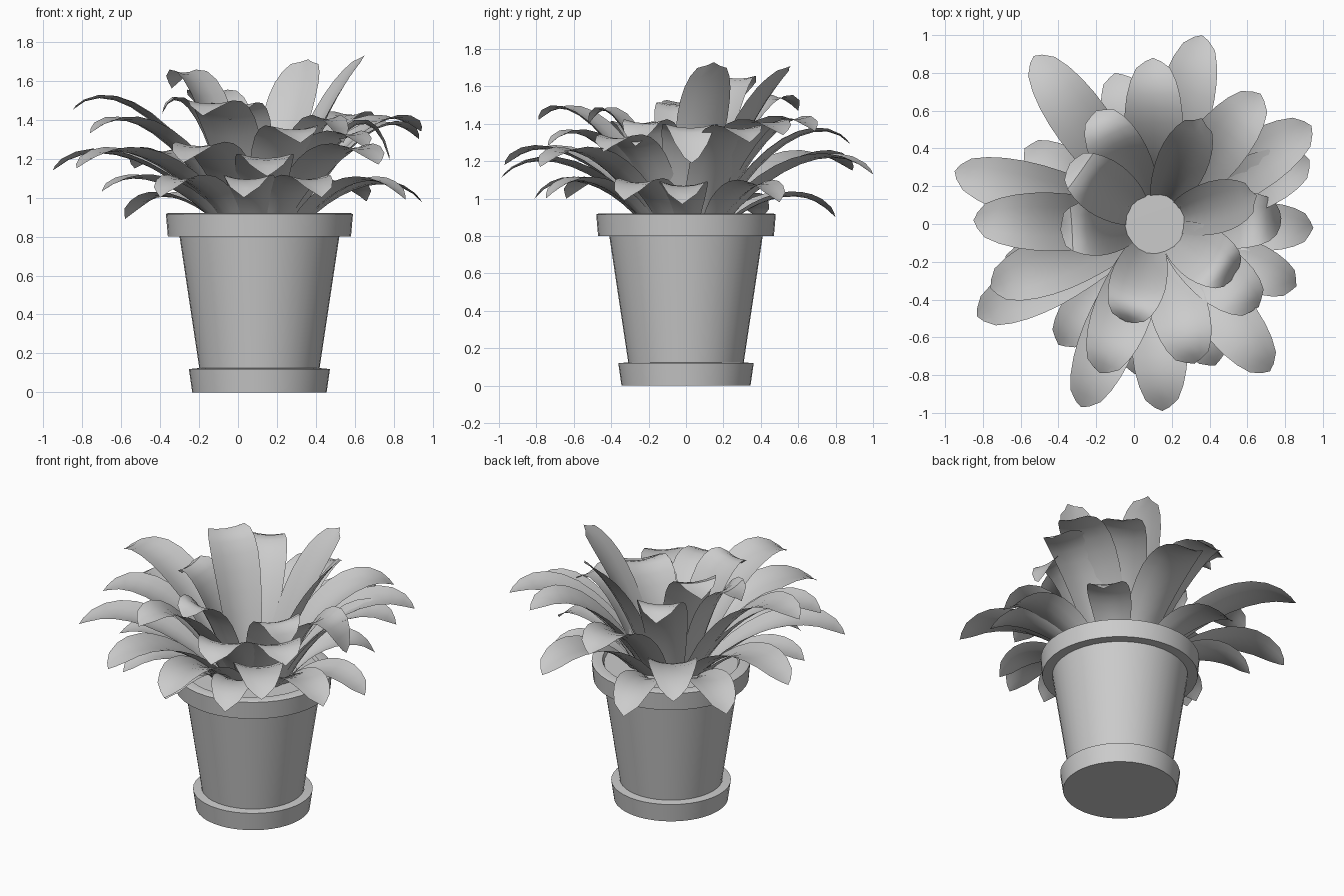
import bpy, math
from mathutils import Vector

if "Cube" in bpy.data.objects:
    bpy.data.objects.remove(bpy.data.objects["Cube"])

CX, CY = 0.11, 0.0


def make(name, verts, faces):
    me = bpy.data.meshes.new(name)
    me.from_pydata(verts, [], faces)
    me.update()
    ob = bpy.data.objects.new(name, me)
    bpy.context.collection.objects.link(ob)
    bpy.ops.object.select_all(action='DESELECT')
    ob.select_set(True)
    bpy.context.view_layer.objects.active = ob
    bpy.ops.object.shade_smooth_by_angle(angle=math.radians(40))
    return ob


def lathe(name, profile, n=40):
    """Revolve an (r, z) profile about the pot axis; r = 0 closes it."""
    verts, rings, faces = [], [], []
    for r, z in profile:
        k = 1 if r == 0 else n
        rings.append([len(verts) + i % k for i in range(n)])
        for i in range(k):
            a = math.tau * i / n
            verts.append((CX + r * math.cos(a), CY + r * math.sin(a), z))
    for a, b in zip(rings, rings[1:]):
        for i in range(n):
            j = (i + 1) % n
            f = list(dict.fromkeys((a[i], a[j], b[j], b[i])))
            faces.append(f)
    return make(name, verts, faces)


WIDTHS = (.6, .72, .83, .91, .97, 1, .98, .91, .78, .58, .26)


def leaf(verts, faces, tip, droop, width, r0):
    """Arching gutter-shaped blade from the crown to the tip point."""
    tip = Vector(tip)
    flat = Vector((tip.x - CX, tip.y - CY, 0))
    out = flat.normalized()
    R = flat.length
    side = Vector((-out.y, out.x, 0))
    z2 = tip.z + droop
    pts = [(r0, .87), (r0 + .28 * (R - r0), .9 + .57 * (z2 - .9)),
           (r0 + .74 * (R - r0), z2), (R, tip.z)]
    P = [Vector((CX, CY, 0)) + out * r + Vector((0, 0, z)) for r, z in pts]
    n = len(WIDTHS) - 1
    start = len(verts)
    cols = (-1, -.5, 0, .5, 1)
    for i, w in enumerate(WIDTHS):
        t = i / n
        s = 1 - t
        c = P[0] * s**3 + P[1] * 3 * s * s * t + P[2] * 3 * s * t * t + P[3] * t**3
        d = (P[1] - P[0]) * s * s + (P[2] - P[1]) * 2 * s * t + (P[3] - P[2]) * t * t
        d.normalize()
        nrm = d.cross(side)
        h = w * width / 2
        for u in cols:
            v = c + side * u * h + nrm * (u * u * h * .38 * (1 - .8 * t))
            if i == n:
                v -= d * .03 * abs(u)
            verts.append(tuple(v))
    m = len(cols)
    for i in range(n):
        for k in range(m - 1):
            a = start + i * m + k
            faces.append((a, a + 1, a + m + 1, a + m))


def tier(name, leaves, droop, width, r0):
    """Each leaf is tip x, y, z, then optional droop and width of its own."""
    verts, faces = [], []
    for x, y, z, *extra in leaves:
        d, w = (extra + [droop, width][len(extra):])
        leaf(verts, faces, (x, y, z), d, w, r0)
    return make(name, verts, faces)


# Pot, saucer and soil
lathe("saucer", [(0, 0), (.345, 0), (.362, .12), (.31, .125)])
lathe("pot", [(.308, .12), (.41, .80), (.47, .80), (.48, .915),
              (.47, .92), (.415, .92), (.40, .89)])
lathe("soil", [(.41, .90), (0, .905)])

# Lowest leaves, spilling over the rim
tier("low_leaves", [
    (-.58, .40, .89), (-.10, .80, .90), (-.70, -.25, 1.03, .15),
    (-.40, -.64, 1.0), (.03, -.81, 1.0), (.43, -.75, 1.0),
    (.86, -.33, .99), (.95, -.02, .97), (.66, .50, .98)], .19, .26, .24)

# Middle leaves
tier("middle_leaves", [
    (.36, 1.0, 1.13), (-.53, .89, 1.15), (-.95, .28, 1.14),
    (-.83, -.49, 1.15), (-.28, -.97, 1.18), (.15, -.99, 1.11),
    (.72, -.78, 1.17), (.78, .03, 1.19, .40), (.93, .34, 1.30)], .21, .30, .22)

# Upper leaves
tier("upper_leaves", [
    (.10, .88, 1.29), (-.85, .02, 1.45), (-.76, -.34, 1.33),
    (-.18, -.79, 1.42), (.32, -.74, 1.28), (.66, -.44, 1.25),
    (.94, .52, 1.34), (.67, .69, 1.36)], .20, .31, .18)

# Crown leaves, the most upright
tier("crown_leaves", [
    (.36, .56, 1.71, -.08, .27), (.65, .15, 1.73, -.10, .28),
    (-.20, .60, 1.47), (-.34, .32, 1.56, .26), (-.39, -.03, 1.43),
    (-.04, -.52, 1.40), (.54, -.27, 1.28, .3)], .22, .30, .15)
